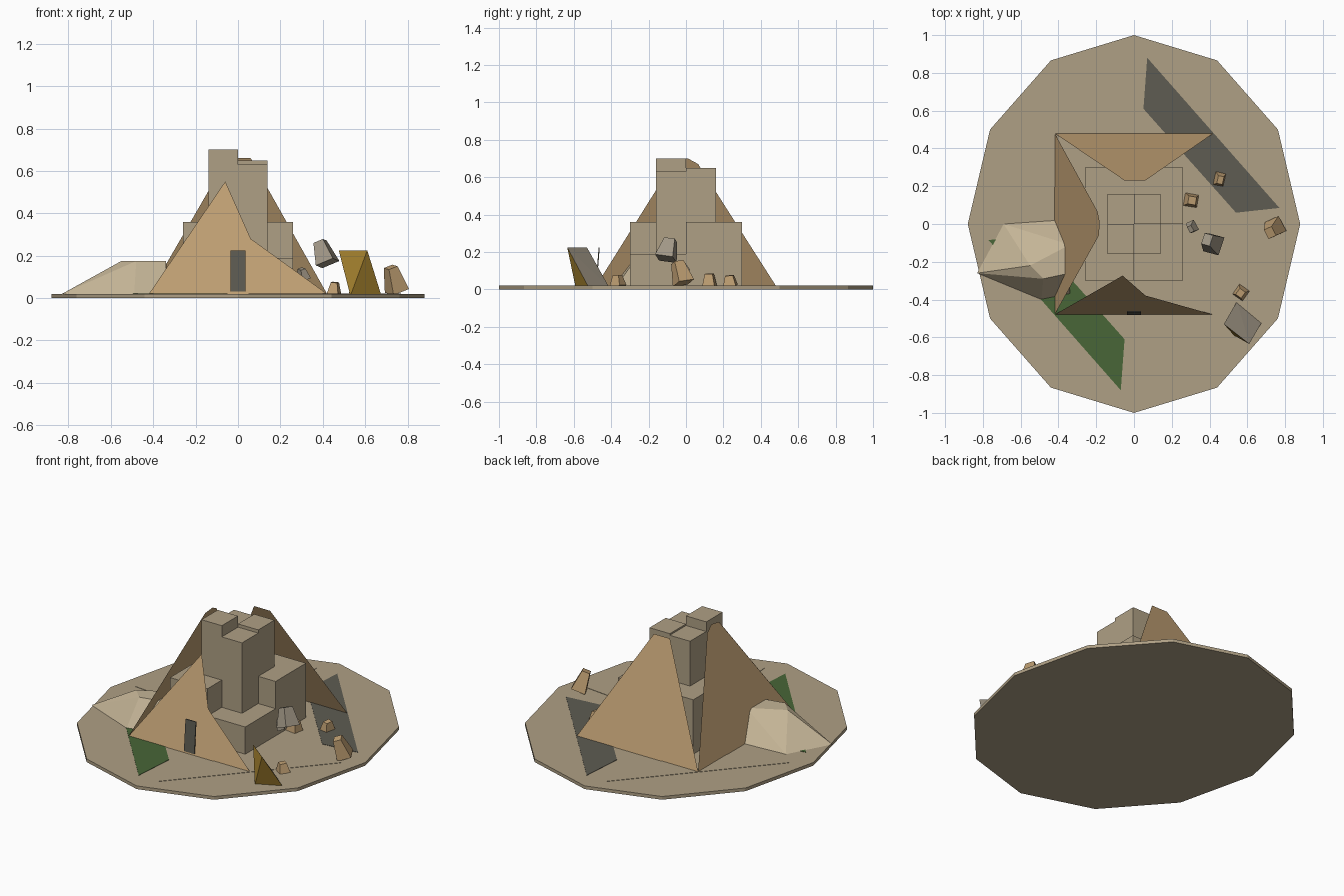
import bpy, bmesh, math
from mathutils import Matrix, Euler

old = bpy.data.objects.get("Cube")
if old:
    bpy.data.objects.remove(old)


def material(name, r, g, b):
    lin = [((c / 255 + 0.055) / 1.055) ** 2.4 for c in (r, g, b)]
    m = bpy.data.materials.new(name)
    m.use_nodes = True
    m.diffuse_color = (*lin, 1)
    m.node_tree.nodes["Principled BSDF"].inputs["Base Color"].default_value = (*lin, 1)
    return m


SAND = material("sandstone", 175, 160, 133)
CLAY = material("clay_tan", 190, 158, 114)
PALE = material("pale_sand", 196, 180, 150)
SLATE = material("dark_slate", 94, 92, 82)
GREEN = material("grass_green", 72, 102, 55)
GOLD = material("gold", 176, 138, 50)
GREY = material("rock_grey", 160, 150, 133)


def finish(name, bm, *mats):
    bmesh.ops.recalc_face_normals(bm, faces=bm.faces)
    me = bpy.data.meshes.new(name)
    bm.to_mesh(me)
    bm.free()
    for m in mats:
        me.materials.append(m)
    ob = bpy.data.objects.new(name, me)
    bpy.context.collection.objects.link(ob)
    return ob


def polygon(name, points, mat, thickness=0):
    bm = bmesh.new()
    face = bm.faces.new([bm.verts.new(p) for p in points])
    if thickness:
        ext = bmesh.ops.extrude_face_region(bm, geom=[face])
        moved = [v for v in ext["geom"] if isinstance(v, bmesh.types.BMVert)]
        bmesh.ops.translate(bm, verts=moved, vec=(0, 0, thickness))
    return finish(name, bm, mat)


def hull(name, points, *mats):
    bm = bmesh.new()
    for p in points:
        bm.verts.new(p)
    bmesh.ops.convex_hull(bm, input=bm.verts)
    bmesh.ops.dissolve_limit(bm, angle_limit=0.02, verts=bm.verts, edges=bm.edges)
    return finish(name, bm, *mats)


def box(name, x0, x1, y0, y1, z0, z1, mat):
    bm = bmesh.new()
    place = Matrix.Translation(((x0 + x1) / 2, (y0 + y1) / 2, (z0 + z1) / 2))
    place @= Matrix.Diagonal((abs(x1 - x0), abs(y1 - y0), z1 - z0, 1))
    bmesh.ops.create_cube(bm, size=1, matrix=place)
    return finish(name, bm, mat)


def rock(name, loc, size, tilt, mat):
    # cube narrowed towards its top
    bm = bmesh.new()
    bmesh.ops.create_cube(bm, size=1)
    for v in bm.verts:
        if v.co.z > 0:
            v.co.x *= 0.55
            v.co.y *= 0.6
    rot = Euler([math.radians(a) for a in tilt]).to_matrix().to_4x4()
    bm.transform(Matrix.Translation(loc) @ rot @ Matrix.Diagonal((*size, 1)))
    return finish(name, bm, mat)


# Ground: twelve-sided oval slab
TOP = 0.02
rim = [(0.88 * math.sin(math.tau * i / 12), math.cos(math.tau * i / 12), 0) for i in range(12)]
polygon("ground", rim, SAND, TOP)

# Four mirrored ground patches
patch = [(0.07, 0.88), (0.05, 0.61), (0.54, 0.06), (0.77, 0.085)]
for name, sx, sy, mat in (("back_left_patch", 1, 1, SLATE), ("front_right_patch", -1, -1, GREEN),
                          ("back_right_patch", -1, 1, SAND), ("front_left_patch", 1, -1, SAND)):
    polygon(name, [(sx * x, sy * y, TOP) for x, y in patch], mat, 0.002)

# Stepped core: four quarter blocks in each of two tiers
for name, sx, sy, low, high in (("front_left", 1, -1, 0.19, 0.63), ("back_left", 1, 1, 0.36, 0.65),
                                ("front_right", -1, -1, 0.36, 0.70), ("back_right", -1, 1, 0.36, 0.64)):
    box(name + "_lower_block", 0, sx * 0.26, 0, sy * 0.30, TOP, low, SAND)
    box(name + "_tower_block", 0, sx * 0.14, 0, sy * 0.16, TOP, high, SAND)


# Broken casing walls leaning inwards
def lean(base, z, slope):
    return base - (z - TOP) * slope


front = [(-0.42, TOP), (0.42, TOP), (0.06, 0.28), (-0.06, 0.55)]
polygon("front_wall", [(x, -lean(0.48, z, 0.39), z) for x, z in front], CLAY)
back = [(-0.42, TOP), (0.42, TOP), (0.06, 0.66), (-0.05, 0.66)]
polygon("back_wall", [(x, lean(0.48, z, 0.39), z) for x, z in back], CLAY)
side = [(0.48, TOP), (-0.48, TOP), (-0.06, 0.69), (0.01, 0.70), (0.065, 0.67)]
polygon("right_wall", [(-lean(0.42, z, 0.35), y, z) for y, z in side], CLAY)

# Door plate
hull("door", [(x, y + d, z) for x in (-0.036, 0.036) for d in (0, 0.006)
              for y, z in ((-0.483, 0.03), (-0.467, 0.225))], SLATE)

# Sand drift against the right wall
drift_base = [(-0.83, -0.26), (-0.69, 0), (-0.40, 0.02), (-0.32, -0.10), (-0.34, -0.37), (-0.49, -0.40)]
drift_top = [(-0.55, -0.22), (-0.34, -0.11), (-0.34, -0.26), (-0.48, -0.29)]
hull("sand_drift", [(x, y, TOP) for x, y in drift_base] + [(x, y, 0.175) for x, y in drift_top], PALE)

# Fallen golden capstone with one stone face
cap = hull("capstone", [(0.476, -0.53, 0.225), (0.61, -0.635, 0.225), (0.677, -0.52, 0.01),
                        (0.545, -0.41, 0.01), (0.53, -0.59, 0.01)], GOLD, GREY)
for f in cap.data.polygons:
    if f.normal.z > 0.2:
        f.material_index = 1

# Scattered rubble
rock("rubble_a", (0.305, 0.125, 0.048), (0.075, 0.07, 0.07), (0, 5, -10), CLAY)
rock("rubble_b", (0.455, 0.235, 0.047), (0.055, 0.07, 0.055), (4, 6, -12), CLAY)
rock("rubble_c", (0.565, -0.365, 0.047), (0.065, 0.065, 0.055), (5, 0, -35), CLAY)
rock("rubble_d", (0.735, -0.03, 0.09), (0.085, 0.09, 0.12), (8, -20, 25), CLAY)
rock("rubble_e", (0.305, -0.02, 0.115), (0.045, 0.06, 0.05), (10, -20, 25), GREY)
rock("rubble_f", (0.405, -0.095, 0.215), (0.09, 0.10, 0.11), (-8, -22, -15), GREY)
